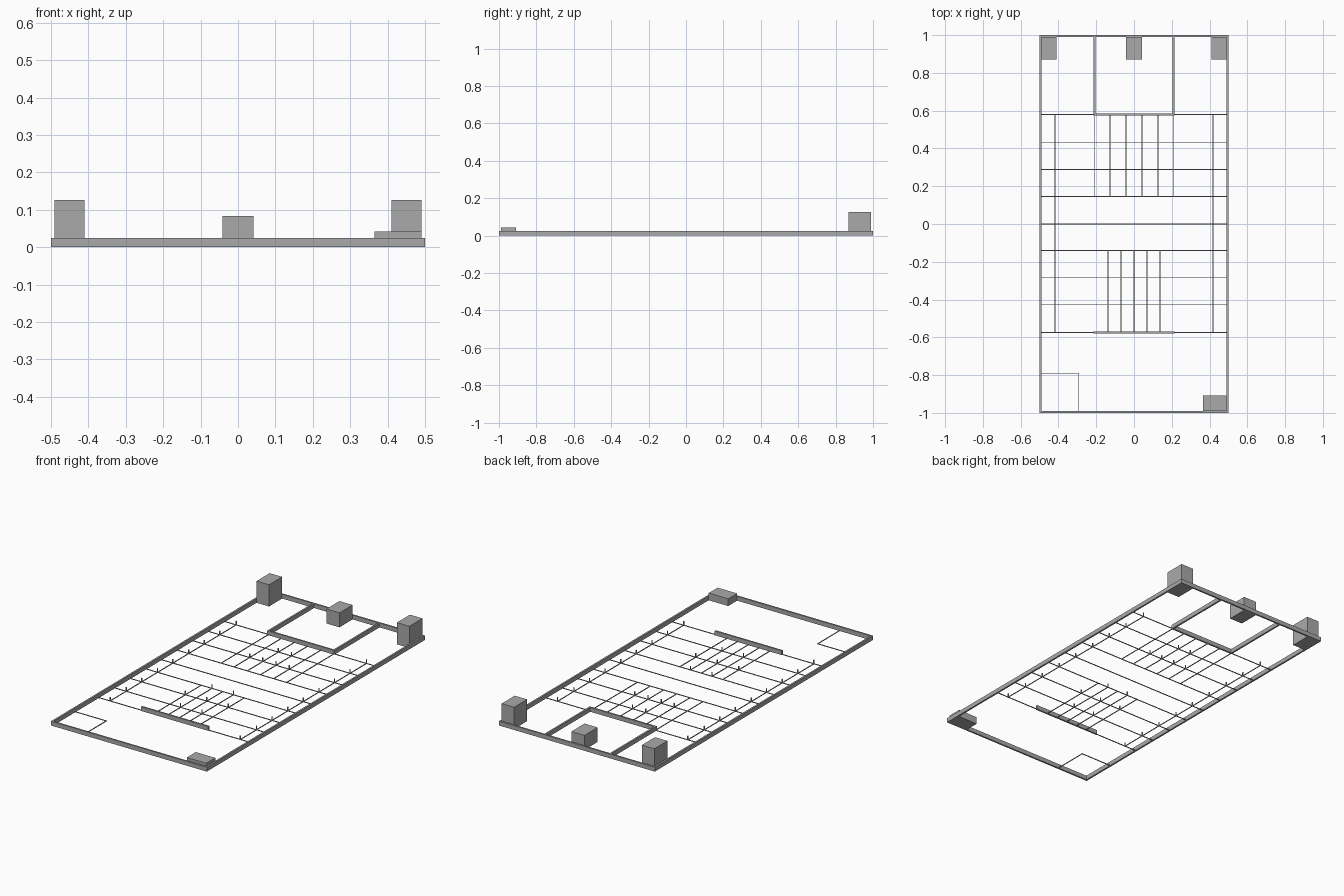
import bpy

cube = bpy.data.objects.get("Cube")
if cube:
    bpy.data.objects.remove(cube, do_unlink=True)

grey = bpy.data.materials.new("plain_grey")
grey.use_nodes = True
colour = (0.4, 0.4, 0.4, 1)
grey.diffuse_color = colour
grey.node_tree.nodes["Principled BSDF"].inputs["Base Color"].default_value = colour

WALL_H, WALL_T = 0.025, 0.01   # wall height and thickness
LINE = 0.004                   # floor beam size
POST_H, POST_T = 0.025, 0.005


def box(name, x0, x1, y0, y1, height):
    """Box standing on the ground between the given limits."""
    bpy.ops.mesh.primitive_cube_add(size=1, location=((x0 + x1) / 2, (y0 + y1) / 2, height / 2))
    ob = bpy.context.object
    ob.name = name
    ob.scale = (x1 - x0, y1 - y0, height)
    bpy.ops.object.transform_apply(location=False, rotation=False, scale=True)
    ob.data.materials.append(grey)
    return ob


def along_x(name, y, x0, x1, thick, height):
    return box(name, x0, x1, y - thick / 2, y + thick / 2, height)


def along_y(name, x, y0, y1, thick, height):
    return box(name, x - thick / 2, x + thick / 2, y0, y1, height)


# Outer walls
inner = 0.5 - WALL_T
for side, s in (("left", 1), ("right", -1)):
    along_y(side + "_outer_wall", s * (0.5 - WALL_T / 2), -1, 1, WALL_T, WALL_H)
for side, s in (("back", 1), ("front", -1)):
    along_x(side + "_outer_wall", s * (1 - WALL_T / 2), -inner, inner, WALL_T, WALL_H)

# Back room and front screen wall
rows = [0.58, 0.43, 0.288, 0.145, 0, -0.14, -0.285, -0.428, -0.575]
for side, s in (("left", 1), ("right", -1)):
    along_y(side + "_room_wall", s * 0.21, rows[0], 0.99, WALL_T, WALL_H)
along_x("room_front_wall", rows[0], -0.215, 0.215, WALL_T, WALL_H)
along_x("screen_wall", rows[-1], -0.215, 0.215, WALL_T, WALL_H)

# Cross beams and long side beams
for y in rows:
    along_x("cross_beam", y, -inner, inner, LINE, LINE)
for x in (-0.418, 0.418):
    along_y("side_beam", x, rows[-1], rows[0], LINE, LINE)

# Short beams of the two middle grids
for x in (-0.21, -0.127, -0.042, 0.042, 0.127, 0.21):
    along_y("back_grid_beam", x, rows[3], rows[0], LINE, LINE)
for i in range(-2, 3):
    along_y("front_grid_beam", i * 0.069, rows[-1], rows[5], LINE, LINE)

# Posts at the crossings
posts = [(x, y) for y in rows for x in (-0.418, 0.418)]
posts += [(x, rows[2]) for x in (-0.127, -0.042, 0.042, 0.127)]
posts += [(x, rows[1]) for x in (-0.042, 0.042)]
posts += [(x, y) for y in (rows[5], rows[7]) for x in (-0.069, 0.069)]
posts += [(x, rows[6]) for x in (-0.138, 0, 0.138)]
for x, y in posts:
    along_x("post", y, x - POST_T / 2, x + POST_T / 2, POST_T, POST_H)

# Corner square outline
along_x("corner_square_back", -0.79, -inner, -0.29, LINE, LINE)
along_y("corner_square_side", -0.292, -0.99, -0.79, LINE, LINE)

# Solid blocks
box("back_left_block", 0.41, 0.49, 0.87, 0.99, 0.126)
box("back_right_block", -0.49, -0.41, 0.87, 0.99, 0.126)
box("back_middle_block", -0.042, 0.042, 0.87, 0.99, 0.084)
box("front_left_block", 0.365, 0.49, -0.99, -0.908, 0.042)
